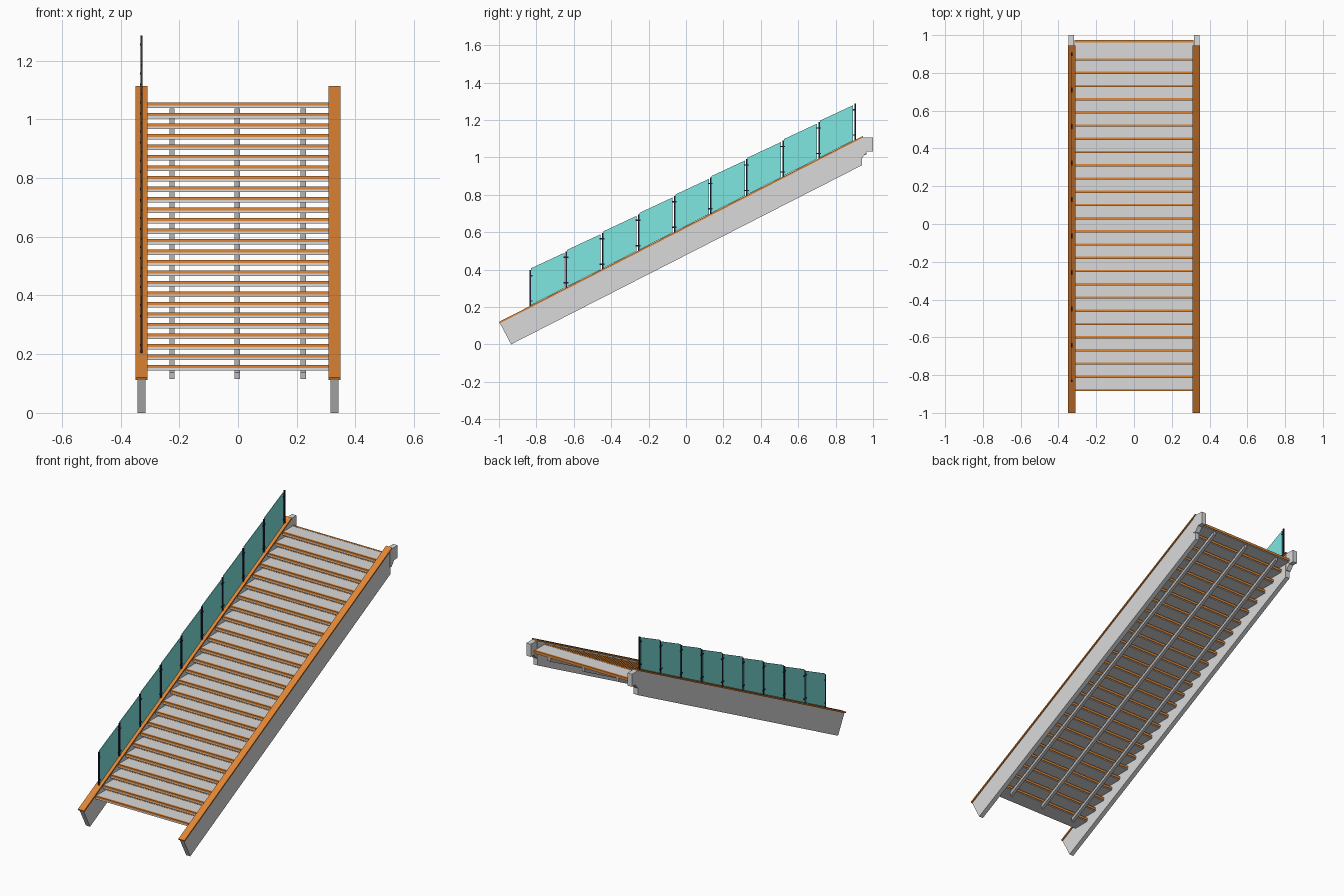
import bpy, bmesh
from mathutils import Vector

cube = bpy.data.objects.get("Cube")
if cube:
    bpy.data.objects.remove(cube, do_unlink=True)


def material(name, rgb):
    m = bpy.data.materials.new(name)
    m.use_nodes = True
    m.diffuse_color = (*rgb, 1)
    m.node_tree.nodes["Principled BSDF"].inputs["Base Color"].default_value = (*rgb, 1)
    return m


GREY = material("light grey concrete", (0.70, 0.70, 0.70))
STEEL = material("mid grey steel", (0.50, 0.50, 0.50))
WOOD = material("orange wood", (0.75, 0.24, 0.035))
GLASS = material("teal glass", (0.21, 0.80, 0.75))
DARK = material("dark navy metal", (0.014, 0.014, 0.04))


def side_profile(name, x0, x1, mat, *outlines):
    """Extrude one or more (y, z) outlines between two x positions."""
    bm = bmesh.new()
    for points in outlines:
        face = bm.faces.new([bm.verts.new((x0, y, z)) for y, z in points])
        new = bmesh.ops.extrude_face_region(bm, geom=[face])["geom"]
        moved = [v for v in new if isinstance(v, bmesh.types.BMVert)]
        bmesh.ops.translate(bm, verts=moved, vec=Vector((x1 - x0, 0, 0)))
    bmesh.ops.recalc_face_normals(bm, faces=bm.faces)
    mesh = bpy.data.meshes.new(name)
    bm.to_mesh(mesh)
    bm.free()
    mesh.materials.append(mat)
    obj = bpy.data.objects.new(name, mesh)
    bpy.context.collection.objects.link(obj)
    return obj


def rect(y0, y1, z0, z1):
    return [(y0, z0), (y1, z0), (y1, z1), (y0, z1)]


SLOPE = 0.511


def cap_z(y):
    """Height of the top of the side beams."""
    return 0.12 + SLOPE * (y + 1)


# Side beams, wooden caps and top brackets
for side, s in (("left", 1), ("right", -1)):
    side_profile(side + "_stringer", s * 0.315, s * 0.342, GREY,
                 [(-0.995, 0.113), (-0.935, 0), (0.94, 0.957), (0.94, cap_z(0.94) - 0.008)])
    side_profile(side + "_cap", s * 0.309, s * 0.349, WOOD,
                 [(-0.996, 0.112), (-1, 0.12), (0.945, cap_z(0.945)), (0.945, cap_z(0.945) - 0.009)])
    side_profile(side + "_top_bracket", s * 0.317, s * 0.346, GREY,
                 [(0.93, 1.0), (0.945, 1.0), (0.968, 1.03), (1, 1.03), (1, 1.105), (0.93, 1.105)])

# Treads with wooden front and rear strips
plates, noses, backs = [], [], []
for i in range(26):
    y, z = -0.885 + 0.07 * i, 0.163 + 0.0358 * i
    plates.append(rect(y + 0.002, y + 0.104, z - 0.019, z - 0.001))
    noses.append(rect(y, y + 0.012, z - 0.010, z))
    backs.append(rect(y + 0.096, y + 0.108, z - 0.014, z))
side_profile("treads", -0.315, 0.315, GREY, *plates)
side_profile("tread_front_strips", -0.3145, 0.3145, WOOD, *noses)
side_profile("tread_rear_strips", -0.3145, 0.3145, WOOD, *backs)

# Carrier rails under the treads
for name, x in (("right", -0.225), ("middle", -0.003), ("left", 0.222)):
    side_profile(name + "_carrier_rail", x - 0.009, x + 0.009, STEEL,
                 [(-0.80, 0.116), (0.965, 1.016), (0.965, 1.037), (-0.80, 0.137)])

# Glass railing along the right beam
posts, clips, panes = [], [], []
STEP = 0.193
LAST = 9
for k in range(LAST + 1):
    y = -0.832 + STEP * k
    z = cap_z(y)
    posts.append(rect(y - 0.004, y + 0.004, z - 0.004, z + 0.193))
    back = y - (0.016 if k > 0 else 0.004)
    front = y + (0.010 if k < LAST else 0.004)
    for h in (0.022, 0.158):
        clips.append(rect(back, front, z + h, z + h + 0.007))
    if k < LAST:
        a, b = y + 0.004, y + STEP - 0.011
        panes.append([(a, cap_z(a) + 0.002), (b, cap_z(b) + 0.002),
                      (b, cap_z(b) + 0.191), (a, cap_z(a) + 0.199)])
side_profile("railing_posts", -0.333, -0.325, DARK, *posts)
side_profile("railing_clips", -0.3335, -0.3245, DARK, *clips)
side_profile("railing_glass", -0.331, -0.327, GLASS, *panes)
